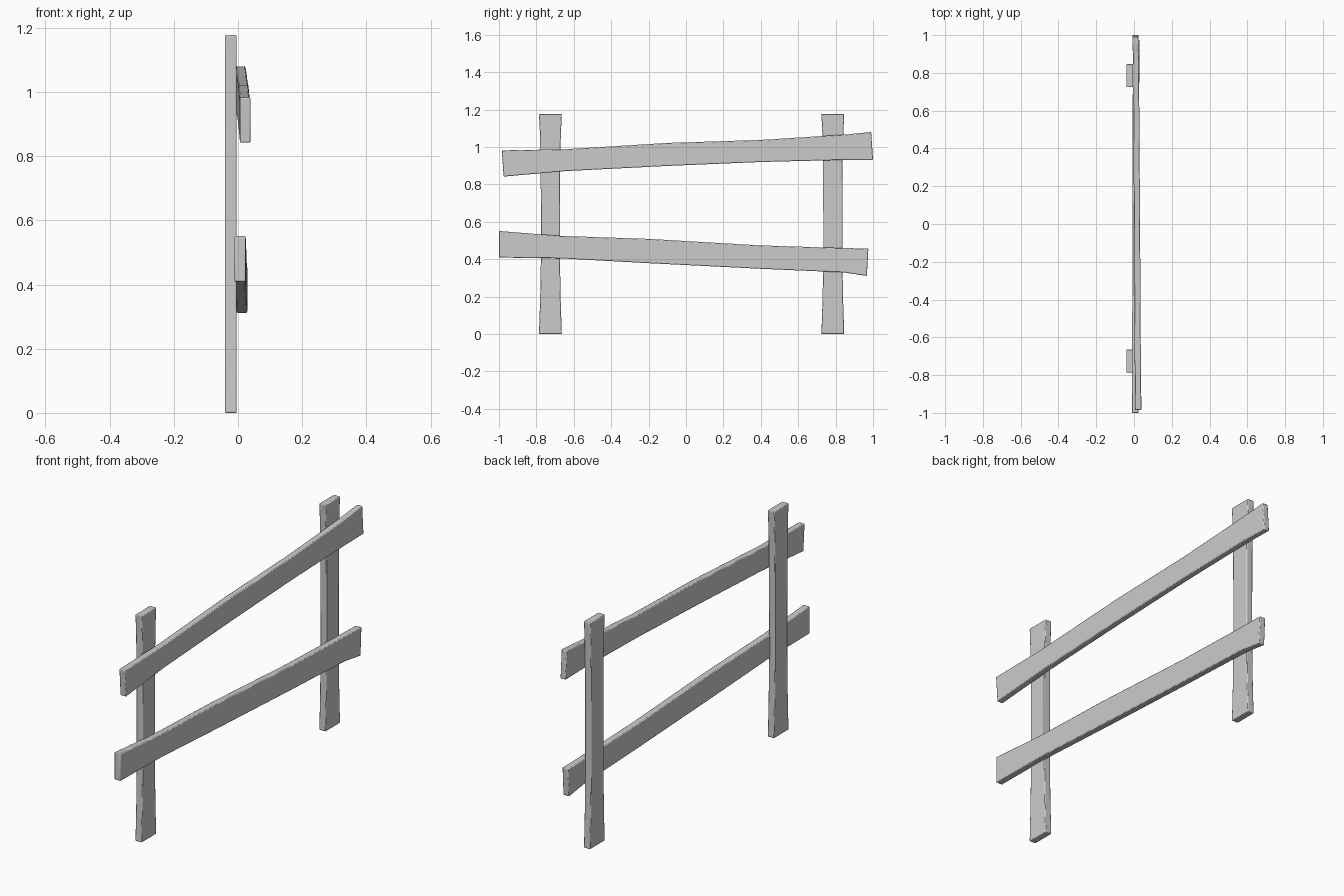
import bpy, bmesh

if "Cube" in bpy.data.objects:
    bpy.data.objects.remove(bpy.data.objects["Cube"])


def board(name, side_a, side_b, x_start, x_end):
    """Loft a board between two (y, z) edge lines; x_start/x_end are (back, front) at the ends."""
    bm = bmesh.new()
    n = len(side_a)
    rings = []
    for i, (a, b) in enumerate(zip(side_a, side_b)):
        t = i / (n - 1)
        back = x_start[0] + (x_end[0] - x_start[0]) * t
        front = x_start[1] + (x_end[1] - x_start[1]) * t
        rings.append([bm.verts.new((x, *p)) for x, p in
                      ((back, a), (front, a), (front, b), (back, b))])
    for r, s in zip(rings, rings[1:]):
        for k in range(4):
            m = (k + 1) % 4
            bm.faces.new((r[k], r[m], s[m], s[k]))
    bm.faces.new(rings[0])
    bm.faces.new(rings[-1])
    bmesh.ops.recalc_face_normals(bm, faces=bm.faces[:])
    mesh = bpy.data.meshes.new(name)
    bm.to_mesh(mesh)
    bm.free()
    obj = bpy.data.objects.new(name, mesh)
    bpy.context.collection.objects.link(obj)
    # Softened edges
    bev = obj.modifiers.new("soft_edges", 'BEVEL')
    bev.width = 0.004
    bev.segments = 2
    bev.limit_method = 'ANGLE'
    bev.angle_limit = 0.8
    bpy.ops.object.select_all(action='DESELECT')
    obj.select_set(True)
    bpy.context.view_layer.objects.active = obj
    bpy.ops.object.shade_smooth_by_angle(angle=0.6)
    return obj


# Upright posts, slightly waisted: (z, half width)
post_profile = [(0, 0.061), (0.18, 0.055), (0.4, 0.051), (0.6, 0.051),
                (0.9, 0.052), (1.07, 0.056), (1.177, 0.061)]
for name, y in (("left_post", -0.725), ("right_post", 0.785)):
    board(name, [(y - w, z) for z, w in post_profile],
          [(y + w, z) for z, w in post_profile],
          (-0.041, -0.004), (-0.041, -0.004))

# Upper rail, rising towards +y
board("upper_rail",
      [(-0.985, 0.982), (-0.65, 0.988), (-0.1, 1.022), (0.4, 1.038), (0.84, 1.066), (0.99, 1.08)],
      [(-0.975, 0.842), (-0.65, 0.871), (-0.1, 0.899), (0.4, 0.920), (0.84, 0.931), (1.0, 0.931)],
      (0.006, 0.039), (-0.008, 0.023))

# Lower rail, dropping towards +y
board("lower_rail",
      [(-1.0, 0.551), (-0.67, 0.525), (-0.2, 0.509), (0.4, 0.474), (0.84, 0.460), (0.975, 0.457)],
      [(-1.0, 0.409), (-0.67, 0.405), (-0.2, 0.379), (0.4, 0.349), (0.84, 0.330), (0.967, 0.311)],
      (-0.011, 0.024), (-0.005, 0.029))
